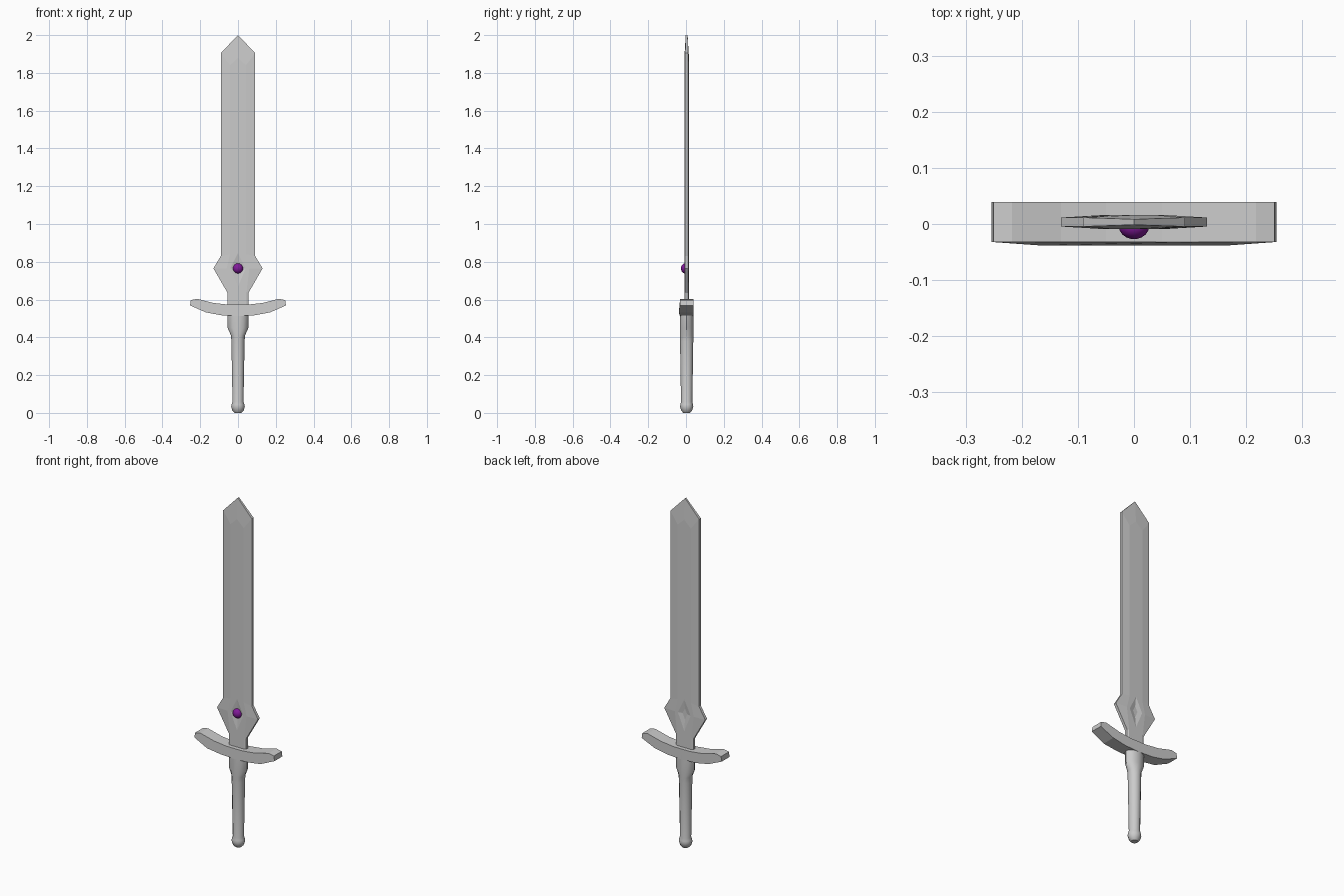
import bpy, bmesh, math

if "Cube" in bpy.data.objects:
    bpy.data.objects.remove(bpy.data.objects["Cube"])

CY = 0.0035  # middle plane of the blade and grip


def loft(name, rings):
    """Closed solid through rings that all have the same point count."""
    bm = bmesh.new()
    loops = [[bm.verts.new(p) for p in ring] for ring in rings]
    n = len(loops[0])
    for a, b in zip(loops, loops[1:]):
        for i in range(n):
            j = (i + 1) % n
            bm.faces.new((a[i], a[j], b[j], b[i]))
    bm.faces.new(loops[0])
    bm.faces.new(loops[-1])
    bmesh.ops.recalc_face_normals(bm, faces=bm.faces)
    mesh = bpy.data.meshes.new(name)
    bm.to_mesh(mesh)
    bm.free()
    obj = bpy.data.objects.new(name, mesh)
    bpy.context.collection.objects.link(obj)
    return obj


def mirrored(half):
    """Right half outline, top to bottom, completed with its left half."""
    left = [(-p[0], *p[1:]) for p in reversed(half) if p[0] > 0]
    return half + left


def smooth(obj, angle):
    bpy.ops.object.select_all(action='DESELECT')
    obj.select_set(True)
    bpy.context.view_layer.objects.active = obj
    bpy.ops.object.shade_smooth_by_angle(angle=math.radians(angle))


# Blade: thin edges sloping up to a raised central panel
edge = mirrored([(0, 2.0), (0.091, 1.905), (0.091, 0.83),
                 (0.13, 0.765), (0.055, 0.635), (0.055, 0.54)])
panel = mirrored([(0, 1.88), (0.042, 1.84), (0.042, 0.84),
                  (0.06, 0.765), (0.045, 0.64), (0.045, 0.54)])


def edge_ring(side):
    return [(x, CY + side * (0.005 if z > 1.95 else 0.008), z) for x, z in edge]


def panel_ring(side):
    return [(x, CY + side * 0.0122, z) for x, z in panel]


blade = loft("blade", [panel_ring(-1), edge_ring(-1), edge_ring(1), panel_ring(1)])

# Shallow diamond hollows cut in both faces of the blade
diamond = [(0, 0.085), (0.042, 0), (0, -0.1), (-0.042, 0)]
for side in (-1, 1):
    cutter = loft("hollow_cutter", [
        [(x * s, CY + side * d, 0.765 + z * s) for x, z in diamond]
        for s, d in ((0.35, 0.006), (1.0, 0.0125), (1.0, 0.03))])
    cutter.hide_render = True
    mod = blade.modifiers.new("hollow", 'BOOLEAN')
    mod.operation = 'DIFFERENCE'
    mod.solver = 'EXACT'
    mod.object = cutter
    bpy.context.view_layer.objects.active = blade
    bpy.ops.object.modifier_apply(modifier=mod.name)
    bpy.data.objects.remove(cutter)

# Upswept crossguard, slightly swollen along the front lower edge
guard_half = [(0, 0.573), (0.05, 0.573), (0.13, 0.582), (0.217, 0.604), (0.25, 0.597),
              (0.254, 0.569), (0.17, 0.532), (0.09, 0.517), (0, 0.513)]
guard = mirrored(guard_half)
loft("crossguard", [
    [(x, -0.038 if abs(x) == 0.17 else -0.032, z) for x, z in guard],
    [(x, 0.039, z) for x, z in guard]])

# Grip and pommel: oval sections (height, half width, half depth)
sections = [(0.0, 0.018, 0.018), (0.012, 0.03, 0.028), (0.032, 0.036, 0.035),
            (0.045, 0.034, 0.033), (0.06, 0.029, 0.030), (0.38, 0.035, 0.035),
            (0.41, 0.037, 0.036), (0.45, 0.055, 0.036), (0.54, 0.055, 0.036)]
SIDES = 12
grip = loft("grip", [
    [(rx * math.cos(a), CY + ry * math.sin(a), z)
     for a in (2 * math.pi * i / SIDES for i in range(SIDES))]
    for z, rx, ry in sections])
smooth(grip, 35)

# Domed gem set in the front hollow
gem = loft("gem", [
    [(0.027 * math.cos(t) * math.cos(a), -0.004 - 0.023 * math.sin(t),
      0.765 + 0.027 * math.cos(t) * math.sin(a))
     for a in (2 * math.pi * i / 16 for i in range(16))]
    for t in (math.radians(d) for d in (-12, 0, 20, 40, 60, 80))])
purple = bpy.data.materials.new("purple")
purple.diffuse_color = (0.22, 0.01, 0.32, 1)
purple.use_nodes = True
purple.node_tree.nodes["Principled BSDF"].inputs["Base Color"].default_value = purple.diffuse_color
gem.data.materials.append(purple)
smooth(gem, 40)
